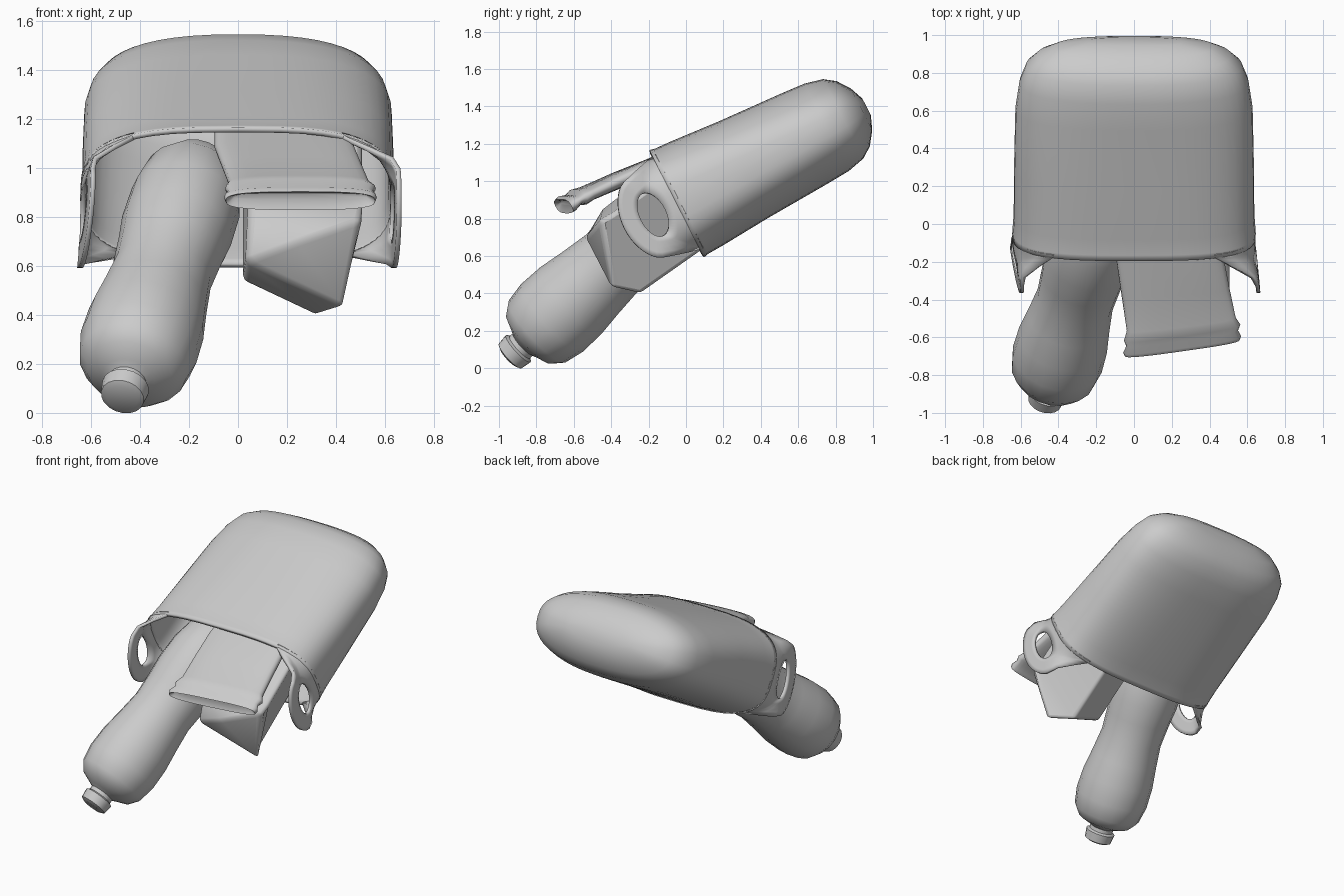
import bpy, bmesh, math
from mathutils import Vector

if "Cube" in bpy.data.objects:
    bpy.data.objects.remove(bpy.data.objects["Cube"])

grey = bpy.data.materials.new("plain_grey")
grey.diffuse_color = (0.6, 0.6, 0.6, 1)
grey.use_nodes = True
grey.node_tree.nodes["Principled BSDF"].inputs["Base Color"].default_value = grey.diffuse_color

# Tilted frame of the bag: S runs from mouth to base, N is its upper side
TILT = math.radians(27)
S = Vector((0, math.cos(TILT), math.sin(TILT)))
N = Vector((0, -math.sin(TILT), math.cos(TILT)))
MOUTH = Vector((0, -0.05, 0.88))


def bag_point(x, s, n):
    return MOUTH + Vector((x, 0, 0)) + S * s + N * n


def finish(name, bm, angle=50):
    bmesh.ops.recalc_face_normals(bm, faces=bm.faces)
    me = bpy.data.meshes.new(name)
    bm.to_mesh(me)
    bm.free()
    me.materials.append(grey)
    ob = bpy.data.objects.new(name, me)
    bpy.context.collection.objects.link(ob)
    bpy.ops.object.select_all(action='DESELECT')
    ob.select_set(True)
    bpy.context.view_layer.objects.active = ob
    bpy.ops.object.shade_smooth_by_angle(angle=math.radians(angle))
    return ob


def loft(name, rings, cap_start=True, cap_end=True, angle=50):
    bm = bmesh.new()
    rows = [[bm.verts.new(p) for p in r] for r in rings]
    k = len(rows[0])
    for a, b in zip(rows, rows[1:]):
        for i in range(k):
            j = (i + 1) % k
            bm.faces.new((a[i], a[j], b[j], b[i]))
    if cap_start:
        bm.faces.new(rows[0])
    if cap_end:
        bm.faces.new(rows[-1])
    return finish(name, bm, angle)


def spow(v, e):
    return math.copysign(abs(v) ** e, v)


def oval(count, w, t, p):
    for i in range(count):
        a = math.tau * i / count
        yield w * spow(math.cos(a), 2 / p), t * spow(math.sin(a), 2 / p)


# Bag: rounded pouch, open at the front (distance, half width, half thickness)
bag_rows = [(0, .645, .322), (.03, .643, .315), (.12, .637, .311), (.4, .635, .29),
            (.75, .628, .272), (.9, .607, .262), (1.0, .57, .238), (1.06, .51, .195),
            (1.11, .42, .125), (1.14, .25, .05)]
rings = []
for s, w, t in bag_rows:
    p = 3.1 - 0.65 * min(1, s / 0.9)
    rings.append([bag_point(x, s, n) for x, n in oval(48, w, t, p)])
bag = loft("bag", rings, cap_start=False, angle=60)
wall = bag.modifiers.new("wall", 'SOLIDIFY')
wall.thickness = 0.022
wall.offset = -1


def blend(a, b, k):
    return a + (b - a) * k


def smooth(k):
    k = max(0, min(1, k))
    return k * k * (3 - 2 * k)


# Handle loops: pierced tongues flowing out of both sides of the bag wall
def handle(name, side, thick=0.02):
    bm = bmesh.new()
    count = 48
    rows = []
    for f in (0, 0.25, 0.5, 0.75, 1):
        row = []
        for i in range(count):
            a = math.tau * i / count
            c = math.cos(a)
            root = smooth((c + 0.45) / 0.6) * f
            s = blend(-0.14 + (0.07 + 0.10 * f) * c, 0.02, root)
            n = 0.005 + (0.125 + 0.12 * f + 0.03 * root) * math.sin(a)
            # middle of the bag wall, so the tongue ends inside it
            on_wall = 0.633 * (1 - min(1, abs(n) / 0.309) ** 3.1) ** (1 / 3.1)
            if side > 0:
                free = 0.625 - 0.10 * s + 0.04 * n
            else:
                free = 0.64 + 0.1 * s - 0.12 * n
            x = blend(on_wall, free, smooth(-s / 0.18))
            row.append(bm.verts.new(bag_point(side * x, s, n)))
        rows.append(row)
    for a, b in zip(rows, rows[1:]):
        for i in range(count):
            j = (i + 1) % count
            bm.faces.new((a[i], a[j], b[j], b[i]))
    ob = finish(name, bm, 60)
    m = ob.modifiers.new("thickness", 'SOLIDIFY')
    m.thickness = thick
    m.offset = 0


handle("right_handle", 1)
handle("left_handle", -1)

# Bottle: turned profile (distance from cap, radius)
start = Vector((-0.472, -0.94, 0.066))
axis = Vector((0.215, 0.724, 0.66)).normalized()
side_v = axis.cross(Vector((0, 0, 1))).normalized()
up_v = side_v.cross(axis)
profile = [(-.012, .065), (0, .09), (.06, .098), (.07, .08), (.095, .08), (.11, .11),
           (.14, .18), (.2, .225), (.31, .245), (.45, .242), (.6, .222), (.75, .206),
           (.9, .216), (1.03, .23), (1.2, .228), (1.35, .2), (1.45, .13)]
rings = []
for d, r in profile:
    rings.append([start + axis * d + side_v * (r * math.cos(math.tau * i / 18))
                  + up_v * (r * math.sin(math.tau * i / 18)) for i in range(18)])
loft("bottle", rings, angle=55)

# Carton: slanted box with a peaked end and a chamfered lower edge
bm = bmesh.new()
corner_sets = [
    [(.03, -.49, .62), (.435, -.395, .43), (.505, -.46, .79), (.05, -.44, .86)],
    [(.02, -.34, .535), (.32, -.24, .395), (.515, -.39, .83), (.02, -.32, .95)]]
corner_sets.append([Vector(c) + Vector((0, .47, .33)) for c in corner_sets[1]])
rows = [[bm.verts.new(c) for c in r] for r in corner_sets]
peak = bm.verts.new((.24, -.535, .70))
for i in range(4):
    j = (i + 1) % 4
    for a, b in zip(rows, rows[1:]):
        bm.faces.new((a[i], a[j], b[j], b[i]))
    bm.faces.new((rows[0][j], rows[0][i], peak))
bm.faces.new(rows[-1])
carton = finish("carton", bm, 45)
bev = carton.modifiers.new("soft_edges", 'BEVEL')
bev.width = 0.025
bev.segments = 3
bev.limit_method = 'ANGLE'
bev.angle_limit = math.radians(35)

# Flat packet with a crimped end (centre x, y, z, half width, half thickness)
packet_rows = [(.255, -.632, .885, .275, .015), (.255, -.655, .866, .305, .042),
               (.255, -.638, .88, .312, .046), (.255, -.605, .9, .296, .032),
               (.255, -.575, .915, .308, .046), (.25, -.53, .935, .288, .04),
               (.22, -.36, 1.008, .286, .045), (.19, -.18, 1.082, .285, .045),
               (.18, .1, 1.215, .275, .035)]
rings = []
for cx, y, z, w, t in packet_rows:
    k = max(0, min(1, -(y + .18) / .4))
    across = Vector((1, 0.14 * k, 0))
    rings.append([Vector((cx, y, z)) + across * u + N * v
                  for u, v in oval(28, w, t, 3)])
loft("packet", rings, angle=50)
